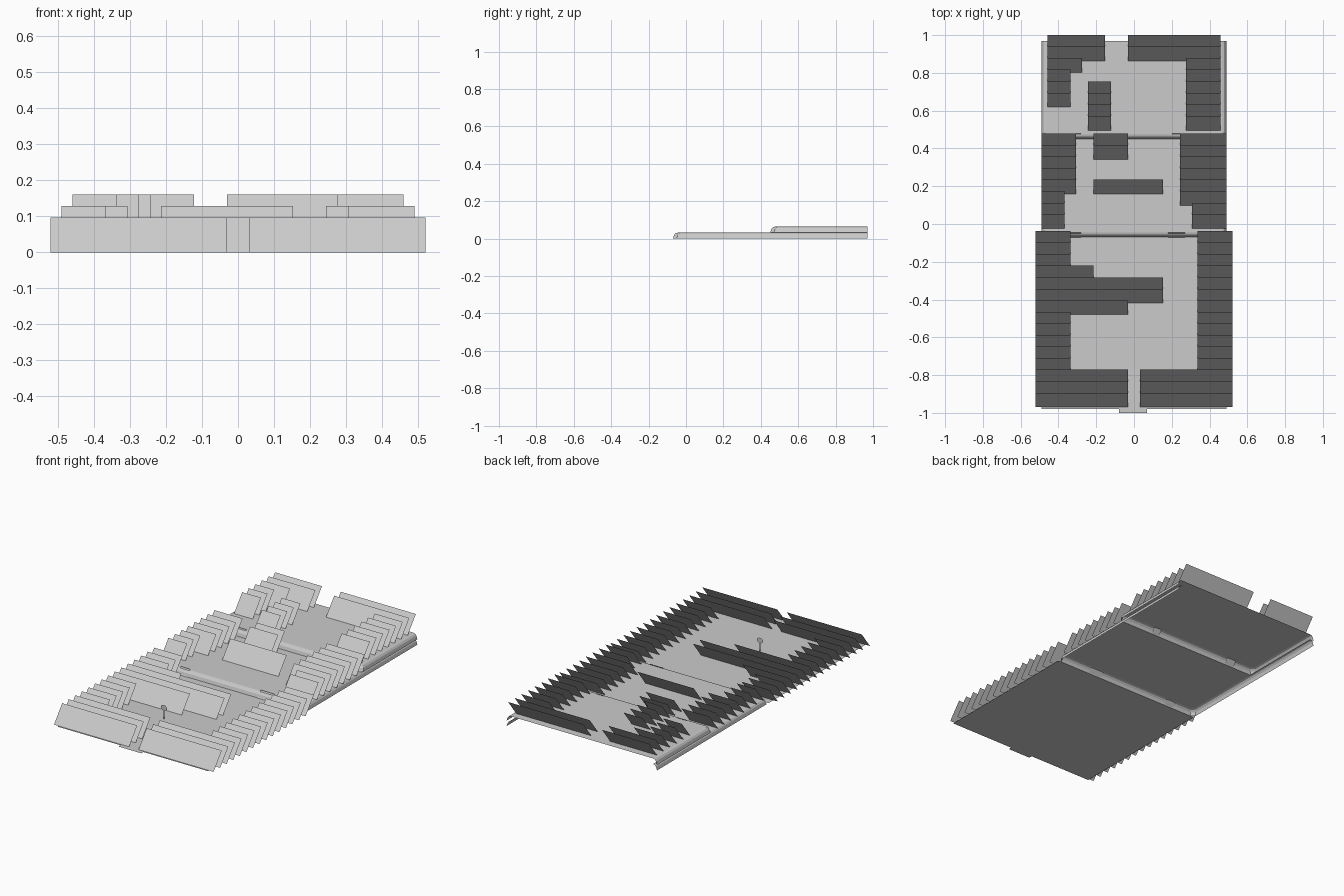
import bpy
import math

cube = bpy.data.objects.get("Cube")
if cube:
    bpy.data.objects.remove(cube, do_unlink=True)

mat = bpy.data.materials.new("light_grey")
mat.use_nodes = True
GREY = (0.6, 0.6, 0.6, 1)
mat.diffuse_color = GREY
mat.node_tree.nodes["Principled BSDF"].inputs["Base Color"].default_value = GREY

TILE = 0.0612            # spacing of the rows and columns
LEAN, RISE = 0.076, 0.097  # depth and height of one leaning panel
STEP = 0.032             # height of one terrace
BACK = 0.97
HALF = 0.49


def make(name, verts, faces):
    mesh = bpy.data.meshes.new(name)
    mesh.from_pydata(verts, [], faces)
    mesh.materials.append(mat)
    mesh.update()
    obj = bpy.data.objects.new(name, mesh)
    bpy.context.collection.objects.link(obj)
    return obj


def quads(name, panels):
    """Panels given as (x0, x1, y0, y1, z0, z1), facing up and forward."""
    verts, faces = [], []
    for x0, x1, y0, y1, z0, z1 in panels:
        n = len(verts)
        verts += [(x0, y0, z0), (x1, y0, z0), (x1, y1, z1), (x0, y1, z1)]
        faces.append((n, n + 1, n + 2, n + 3))
    return make(name, verts, faces)


def hedge(name, start, z, strips):
    """Rows of leaning panels: (first row, last row, left column, right column)."""
    panels = []
    for first, last, left, right in strips:
        for row in range(first, last + 1):
            y = start + row * TILE
            panels.append((left * TILE, right * TILE, y, y + LEAN, z, z + RISE))
    quads(name, panels)


def cliff(name, front, z):
    """Open U-shaped slope round the front and sides of a terrace."""
    verts, faces = [], []
    for inset, height in ((0, 0), (0.006, 0.6), (0.014, 0.9), (0.025, 1)):
        w, y, c = HALF - inset, front + inset, 0.02
        path = [(-w, BACK), (-w, y + c), (-w + c, y), (w - c, y), (w, y + c), (w, BACK)]
        verts += [(px, py, z + height * STEP) for px, py in path]
    for ring in range(3):
        for i in range(5):
            a = ring * 6 + i
            faces.append((a, a + 1, a + 7, a + 6))
    make(name, verts, faces)


# Ground of the three terraces
quads("front_ground", [(-HALF, HALF, -0.98, -0.07, 0, 0), (-0.08, 0.07, -1, -0.98, 0, 0)])
inner = HALF - 0.025
quads("middle_ground", [(-inner, inner, -0.045, 0.45, STEP, STEP)])
quads("back_ground", [(-inner, inner, 0.475, BACK, 2 * STEP, 2 * STEP)])

# Terrace cliffs
cliff("middle_cliff", -0.07, 0)
cliff("back_cliff", 0.45, STEP)

# Small steep pieces at the ends of each step
for name, y, z, spans in (
    ("front_step_ends", -0.07, 0, ((-0.34, -0.28), (0.18, 0.27))),
    ("back_step_ends", 0.455, STEP, ((-0.34, -0.28), (0.20, 0.25))),
):
    quads(name, [(a, b, y - 0.002, y + 0.025, z, z + STEP + 0.006) for a, b in spans])

# Leaning panel rows on each terrace
hedge("front_panels", -0.97, 0, [
    (0, 2, -8.5, -0.5), (0, 2, 0.5, 8.5), (3, 14, 5.5, 8.5),
    (3, 7, -8.5, -5.5), (8, 8, -8.5, -0.5), (9, 10, -8.5, 2.5),
    (11, 11, -8.5, -3.5), (12, 14, -8.5, -5.5)])
hedge("middle_panels", -0.025, STEP, [
    (0, 2, -8, -6), (3, 7, -8, -5), (0, 1, 5, 8), (2, 7, 4, 8),
    (3, 3, -3.5, 2.5), (6, 7, -3.5, -0.5)])
hedge("back_panels", 0.496, 2 * STEP, [
    (0, 5, 4.5, 7.5), (6, 7, -0.5, 7.5), (2, 4, -7.5, -5.5),
    (5, 5, -7.5, -4.5), (6, 7, -7.5, -2.5), (0, 3, -4, -2)])

# Flat signpost: round board on a thin stem
SX, SY = -0.08, -0.575
ring = [(SX + 0.021 * math.cos(k * math.tau / 8 + math.pi / 8), SY,
         0.066 + 0.016 * math.sin(k * math.tau / 8 + math.pi / 8)) for k in range(8)]
make("sign_board", ring, [tuple(range(8))])
quads("sign_stem", [(SX - 0.004, SX + 0.004, SY, SY, 0, 0.052)])
